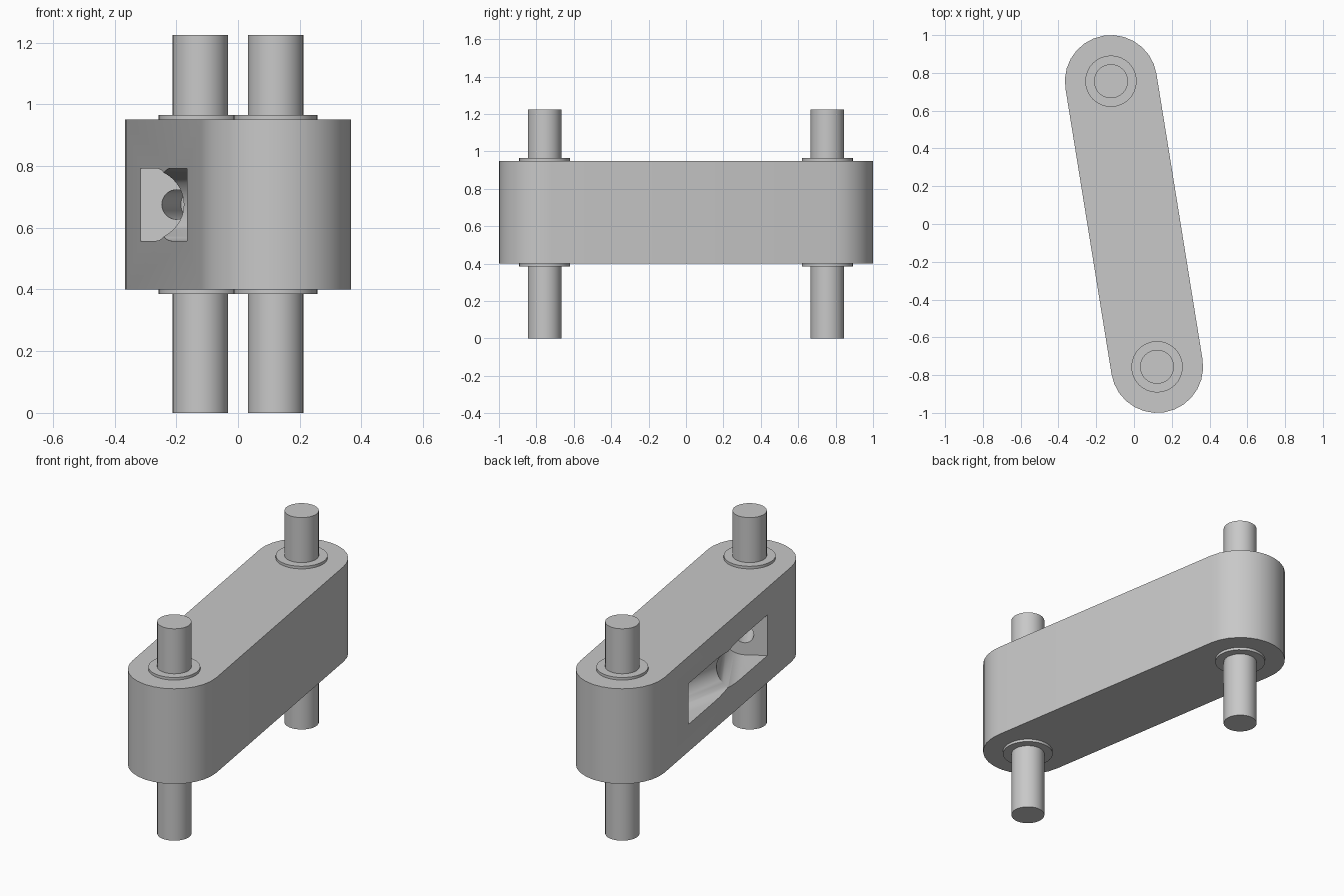
import bpy, bmesh
from math import sin, cos, pi
from mathutils import Vector

cube = bpy.data.objects.get("Cube")
if cube:
    bpy.data.objects.remove(cube)

grey = bpy.data.materials.new("plain_grey")
grey.use_nodes = True
grey.diffuse_color = (0.58, 0.58, 0.58, 1)
grey.node_tree.nodes["Principled BSDF"].inputs["Base Color"].default_value = (0.58, 0.58, 0.58, 1)

UP = Vector((0, 0, 1))
PIN = Vector((0.122, -0.756, 0))      # front pin; the rear pin is opposite
REACH = PIN.length
ALONG = PIN.normalized()
SIDE = ALONG.cross(UP)                # normal of the slotted side
R = 0.244                             # rounded end radius
BOTTOM, TOP = 0.4, 0.95
MID = Vector((0, 0, (BOTTOM + TOP) / 2))


def arc(centre, p, q, radius, start, end, steps):
    """Points of an arc in the plane of p and q."""
    angles = [start + (end - start) * i / steps for i in range(steps + 1)]
    return [centre + (p * cos(a) + q * sin(a)) * radius for a in angles]


def prism(name, outline, sweep):
    """Closed solid made by sweeping an outline along a vector."""
    bm = bmesh.new()
    face = bm.faces.new([bm.verts.new(p) for p in outline])
    new = bmesh.ops.extrude_face_region(bm, geom=[face], use_keep_orig=True)["geom"]
    bmesh.ops.translate(bm, vec=sweep, verts=[v for v in new if isinstance(v, bmesh.types.BMVert)])
    bmesh.ops.recalc_face_normals(bm, faces=bm.faces)
    mesh = bpy.data.meshes.new(name)
    bm.to_mesh(mesh)
    bm.free()
    mesh.materials.append(grey)
    obj = bpy.data.objects.new(name, mesh)
    bpy.context.collection.objects.link(obj)
    return obj


def smooth(obj):
    bpy.ops.object.select_all(action='DESELECT')
    obj.select_set(True)
    bpy.context.view_layer.objects.active = obj
    bpy.ops.object.shade_smooth_by_angle(angle=pi / 6)


def rod(name, centre, p, q, radius, sweep):
    return prism(name, arc(centre, p, q, radius, 0, 2 * pi, 32)[:-1], sweep)


# Link body with rounded ends
base = UP * BOTTOM
outline = (arc(PIN + base, SIDE, ALONG, R, 0, pi, 14)
           + arc(base - PIN, SIDE, ALONG, R, pi, 2 * pi, 14))
body = prism("link_body", outline, UP * (TOP - BOTTOM))

# Two slanted round-bottomed slots, each with a bolt hole aimed at its pin
SLOT_R = 0.1175
start = SIDE * (R + 0.06) + MID
cutters = []
for name, sign in (("front", 1), ("rear", -1)):
    aim = PIN * sign + MID - start
    axis = aim.normalized()
    deep = (-SIDE + axis * axis.dot(SIDE)).normalized()
    edge = ALONG * sign * 0.475 + SIDE * R + MID
    length = (edge - start).dot(axis)
    back = start - axis * 0.15
    u_shape = arc(back, deep, UP, SLOT_R, -pi / 2, pi / 2, 20)
    u_shape += [back - deep * 0.4 + UP * SLOT_R, back - deep * 0.4 - UP * SLOT_R]
    cutters.append(prism(name + "_slot_cutter", u_shape, axis * (length + 0.15)))
    cutters.append(rod(name + "_hole_cutter", start + axis * (length - 0.03), deep, UP, 0.048,
                       axis * (aim.length - length - 0.03)))

for cutter in cutters:
    cut = body.modifiers.new(cutter.name, 'BOOLEAN')
    cut.operation = 'DIFFERENCE'
    cut.solver = 'EXACT'
    cut.object = cutter
    bpy.context.view_layer.objects.active = body
    bpy.ops.object.modifier_apply(modifier=cut.name)
    bpy.data.objects.remove(cutter)
smooth(body)

# Pins and their thin washers
X, Y = Vector((1, 0, 0)), Vector((0, 1, 0))
for name, spot in (("front", PIN), ("rear", -PIN)):
    smooth(rod(name + "_pin", spot, X, Y, 0.09, UP * 1.225))
    smooth(rod(name + "_top_washer", spot + UP * TOP, X, Y, 0.136, UP * 0.015))
    smooth(rod(name + "_bottom_washer", spot + UP * BOTTOM, X, Y, 0.136, UP * -0.015))
